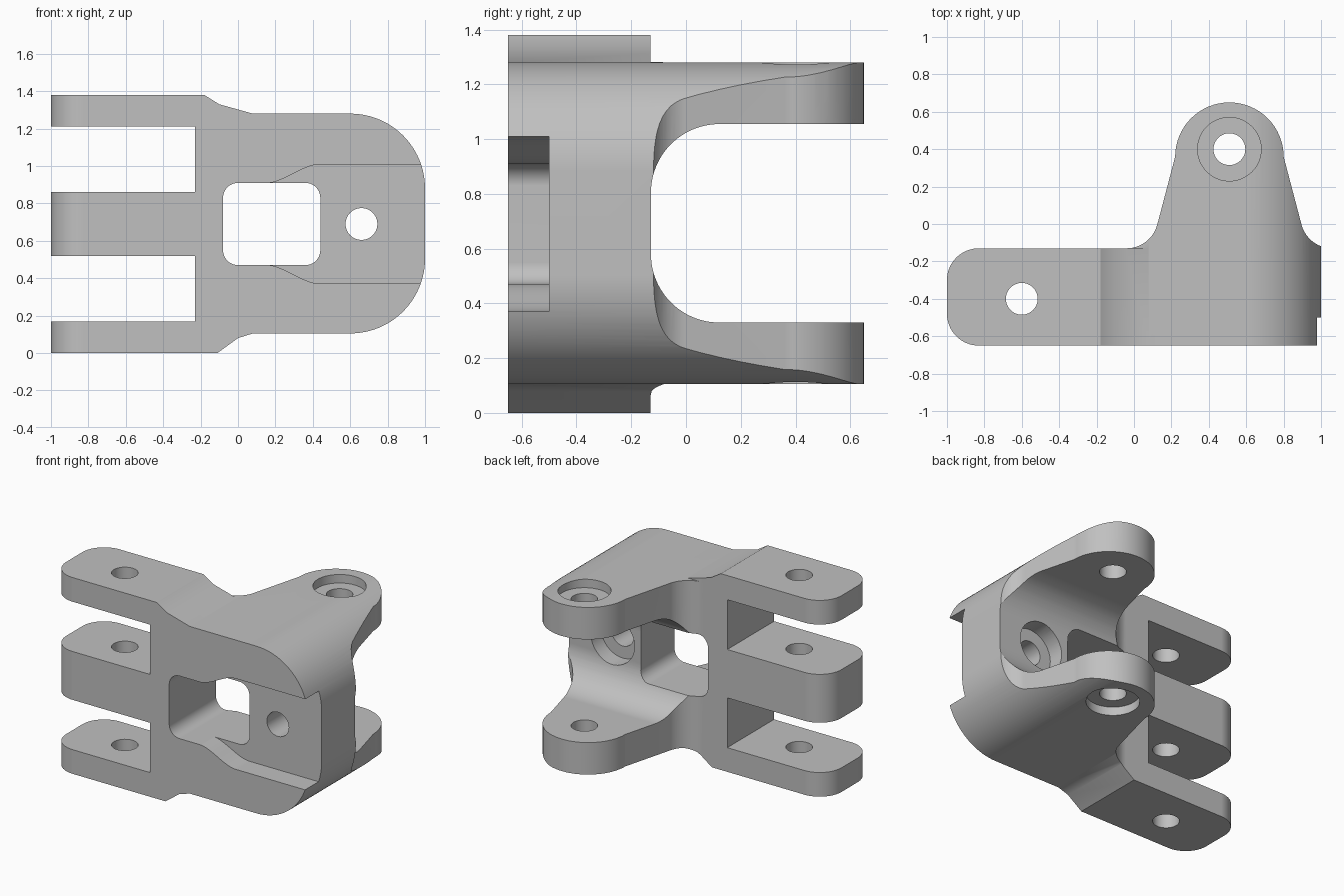
import bpy
import bmesh
from math import cos, sin, radians
from mathutils import Vector

if "Cube" in bpy.data.objects:
    bpy.data.objects.remove(bpy.data.objects["Cube"], do_unlink=True)

MID = 0.69  # height of the mirror plane of the body


def arc(cx, cy, r, start, end, n=16):
    steps = [radians(start + (end - start) * i / n) for i in range(n + 1)]
    return [(cx + r * cos(a), cy + r * sin(a)) for a in steps]


def circle(cx, cy, r):
    return arc(cx, cy, r, 0, 360, 48)[:-1]


def prism(name, pts, axis, lo, hi):
    """Extrude a 2D profile along the given axis."""
    place = {"x": lambda p, t: (t, p[0], p[1]),
             "y": lambda p, t: (p[0], t, p[1]),
             "z": lambda p, t: (p[0], p[1], t)}[axis]
    bm = bmesh.new()
    face = bm.faces.new([bm.verts.new(place(p, lo)) for p in pts])
    ext = bmesh.ops.extrude_face_region(bm, geom=[face])
    moved = [g for g in ext["geom"] if isinstance(g, bmesh.types.BMVert)]
    bmesh.ops.translate(bm, verts=moved, vec=Vector(place((0, 0), hi - lo)))
    bmesh.ops.recalc_face_normals(bm, faces=bm.faces)
    mesh = bpy.data.meshes.new(name)
    bm.to_mesh(mesh)
    bm.free()
    ob = bpy.data.objects.new(name, mesh)
    bpy.context.collection.objects.link(ob)
    return ob


def rect(x0, y0, x1, y1):
    return [(x0, y0), (x1, y0), (x1, y1), (x0, y1)]


def combine(body, tool, operation="DIFFERENCE"):
    mod = body.modifiers.new("cut", "BOOLEAN")
    mod.operation, mod.solver, mod.object = operation, "EXACT", tool
    bpy.context.view_layer.objects.active = body
    bpy.ops.object.modifier_apply(modifier=mod.name)
    bpy.data.objects.remove(tool, do_unlink=True)


# Side profile: flat fork end on the left, large rounded corners on the right
front = [(-1.1, 0), (-0.11, 0), (0, 0.08), (0.08, 0.105)]
front += arc(0.6, 0.505, 0.4, -90, 0, 24) + arc(0.6, 0.88, 0.4, 0, 90, 24)
front += [(0.08, 1.28), (-0.1, 1.33), (-0.18, 1.38), (-1.1, 1.38)]
body = prism("hinge_bracket", front, "y", -0.8, 0.8)

# Plan outline: rounded fork end and a tapering ear
flare = arc(-0.04, 0.04, 0.17, -90, -16, 12)
plan = arc(-0.83, -0.48, 0.17, 180, 270) + [(1.1, -0.65), (1.1, -0.13)]
plan += [(1.02 - x, y) for x, y in flare]
plan += arc(0.51, 0.36, 0.29, 0, 180, 32) + flare[::-1]
plan += arc(-0.83, -0.30, 0.17, 90, 180)
combine(body, prism("plan_outline", plan, "z", -0.2, 1.6), "INTERSECT")

# Raised fork step ends at the back wall
combine(body, prism("step_cut", rect(-0.3, -0.129, 0.3, 0.2), "z", 1.281, 1.6))

# Rounded gap between the two ears
gap = arc(0.122, 0.805, 0.25, 90, 180, 24) + arc(0.122, 0.58, 0.25, 180, 270, 24)
gap += [(0.9, 0.33), (0.9, 1.055)]
combine(body, prism("ear_gap", gap, "x", -0.3, 1.2))

# Slots between the three prongs
for z0, z1 in ((0.17, 0.52), (0.86, 1.21)):
    combine(body, prism("slot", rect(-1.2, z0, -0.23, z1), "y", -0.9, 0.9))

# Rounded square window
window = []
for cx, cz, a in ((0.36, 0.83, 0), (0, 0.83, 90), (0, 0.55, 180), (0.36, 0.55, 270)):
    window += arc(cx, cz, 0.08, a, a + 90, 10)
combine(body, prism("window", window, "y", -0.9, 0.9))

# Shallow front channel with S-curved shoulders
shoulder = []
for i in range(17):
    t = i / 16
    shoulder.append((0.15 + 0.29 * t, 0.219 + 0.1 * t * t * (3 - 2 * t)))
half = shoulder + [(1.2, 0.319)]
channel = [(x, MID + h) for x, h in half] + [(x, MID - h) for x, h in half[::-1]]
combine(body, prism("channel", channel, "y", -0.9, -0.5))

# Pin holes and counterbores
holes = (
    ("prong_hole", -0.6, -0.4, 0.085, "z", -0.3, 1.7),
    ("ear_hole", 0.51, 0.4, 0.085, "z", -0.3, 1.7),
    ("top_counterbore", 0.51, 0.4, 0.17, "z", 1.22, 1.7),
    ("bottom_counterbore", 0.51, 0.4, 0.17, "z", -0.3, 0.165),
    ("wall_hole", 0.66, MID, 0.085, "y", -0.9, 0.1),
    ("wall_counterbore", 0.66, MID, 0.17, "y", -0.24, 0.1),
)
for name, cx, cy, r, axis, lo, hi in holes:
    combine(body, prism(name, circle(cx, cy, r), axis, lo, hi))

# Single grey material and smooth curved walls
grey = bpy.data.materials.new("plain_grey")
grey.use_nodes = True
colour = (0.53, 0.53, 0.53, 1)
grey.diffuse_color = colour
grey.node_tree.nodes["Principled BSDF"].inputs["Base Color"].default_value = colour
body.data.materials.clear()
body.data.materials.append(grey)
for poly in body.data.polygons:
    poly.material_index = 0

bpy.ops.object.select_all(action="DESELECT")
body.select_set(True)
bpy.context.view_layer.objects.active = body
bpy.ops.object.shade_smooth_by_angle(angle=radians(25))
weighted = body.modifiers.new("even_normals", "WEIGHTED_NORMAL")
weighted.keep_sharp = True
